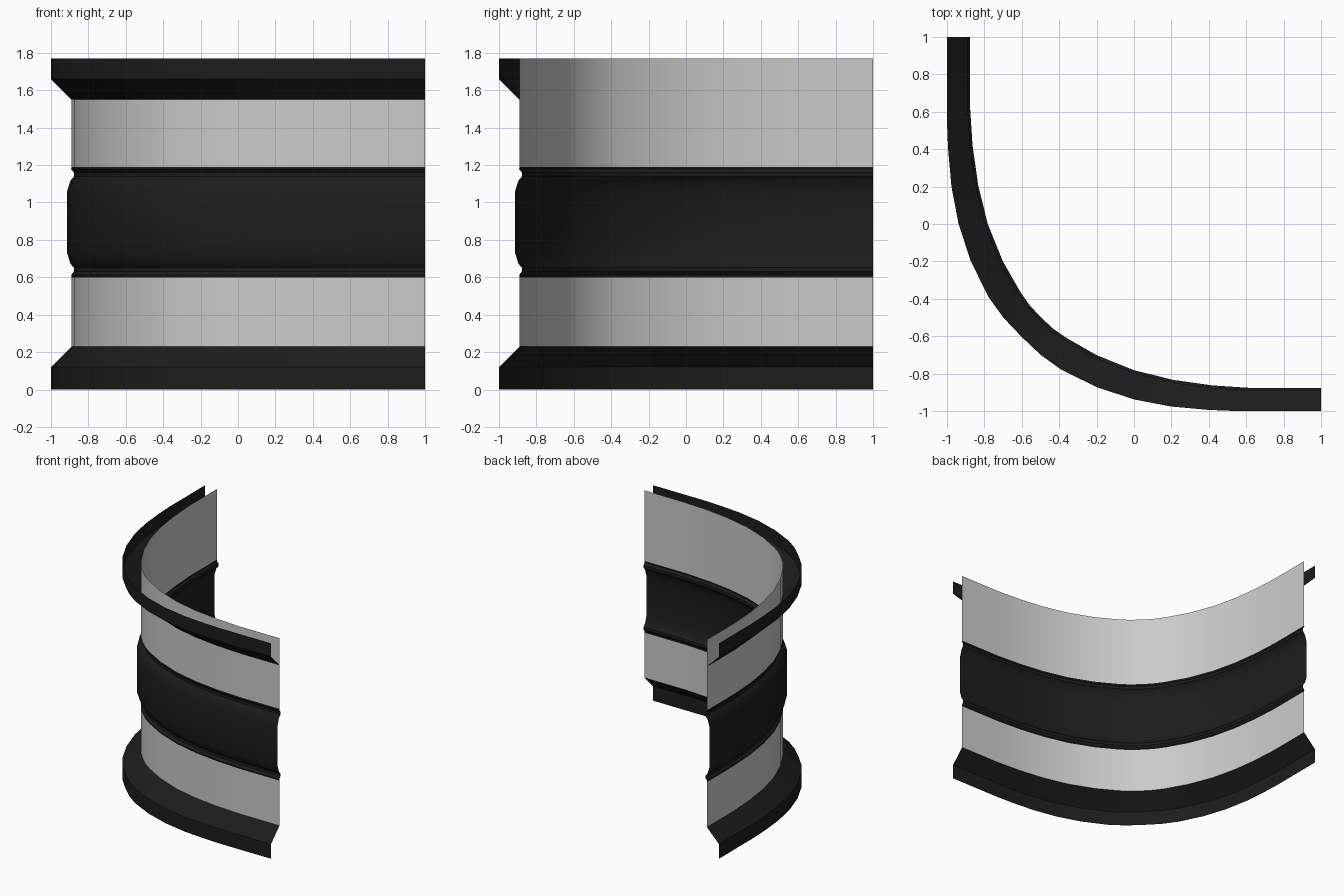
import bpy
from mathutils import Vector

if "Cube" in bpy.data.objects:
    bpy.data.objects.remove(bpy.data.objects["Cube"])

DEPTH = 0.125  # distance between the two guide paths

# Half of the outer and inner guide paths in plan, up to the diagonal
OUTER = [(-1, 1), (-1, .55), (-.994, .4), (-.976, .2), (-.938, 0),
         (-.872, -.2), (-.778, -.39), (-.699, -.5), (-.602, -.602)]
INNER = [(-.875, 1), (-.875, .65), (-.86, .42), (-.83, .21), (-.778, 0),
         (-.697, -.2), (-.602, -.365), (-.555, -.432), (-.496, -.496)]


def full_path(half):
    """Mirror the half path across the diagonal."""
    return [Vector(p) for p in half] + [Vector((y, x)) for x, y in half[-2::-1]]


PATHS = list(zip(full_path(OUTER), full_path(INNER)))

black = bpy.data.materials.new("black_trim")
black.diffuse_color = (0.012, 0.012, 0.012, 1)
black.use_nodes = True
black.node_tree.nodes["Principled BSDF"].inputs["Base Color"].default_value = black.diffuse_color


def sweep(name, profile, material=None):
    """Sweep a (depth, height) profile along the curved plan."""
    n = len(PATHS)
    verts = []
    for d, z in profile:
        for o, i in PATHS:
            p = o.lerp(i, d / DEPTH)
            verts.append((p.x, p.y, z))
    faces = [(r * n + c, r * n + c + 1, (r + 1) * n + c + 1, (r + 1) * n + c)
             for r in range(len(profile) - 1) for c in range(n - 1)]
    mesh = bpy.data.meshes.new(name)
    mesh.from_pydata(verts, [], faces)
    obj = bpy.data.objects.new(name, mesh)
    bpy.context.collection.objects.link(obj)
    if material:
        mesh.materials.append(material)
    bpy.ops.object.select_all(action='DESELECT')
    obj.select_set(True)
    bpy.context.view_layer.objects.active = obj
    bpy.ops.object.shade_smooth_by_angle(angle=0.4)
    return obj


# Skirting at the floor and open cornice at the top
sweep("base_trim", [(0, 0), (0, .12), (.11, .23)], black)
sweep("top_trim", [(.11, 1.55), (0, 1.66), (0, 1.77)], black)

# Plain wall panels
sweep("lower_wall", [(.11, .23), (.11, .60)])
sweep("upper_wall", [(.11, 1.19), (.11, 1.77)])

# Raised middle band, with a groove along each edge (mirrored about its centre)
MID = .895
lower = [(.11, .60), (.108, .612), (.122, .63), (.122, .652),
         (.112, .663), (.102, .678), (.085, .735)]
upper = [(d, 2 * MID - z) for d, z in reversed(lower)]
sweep("middle_band", lower + upper, black)
